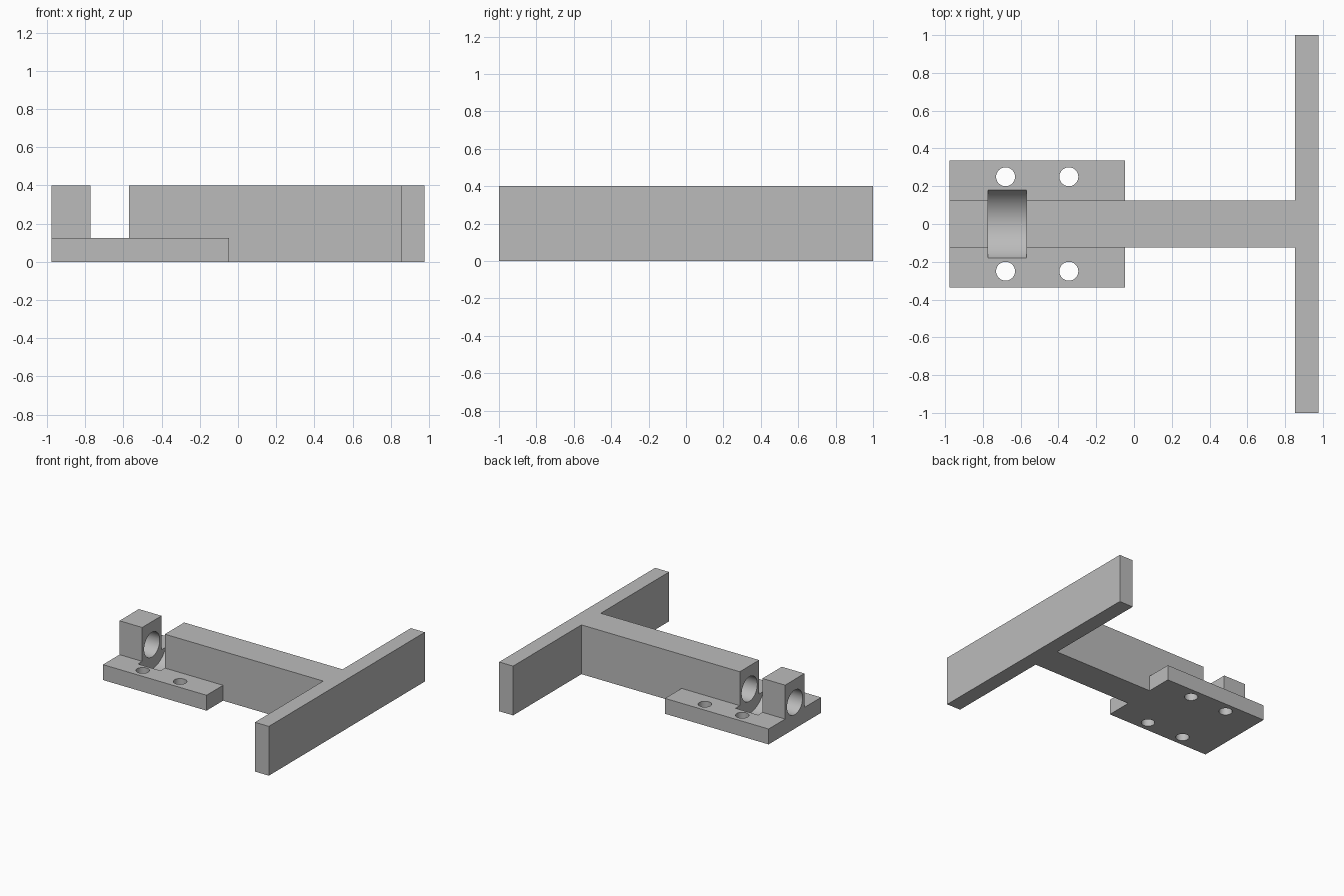
import bpy, bmesh, math
from mathutils import Matrix

if "Cube" in bpy.data.objects:
    bpy.data.objects.remove(bpy.data.objects["Cube"])

grey = bpy.data.materials.new("plain grey")
grey.diffuse_color = (0.5, 0.5, 0.5, 1)
grey.use_nodes = True
grey.node_tree.nodes["Principled BSDF"].inputs["Base Color"].default_value = grey.diffuse_color


def finish(name, bm):
    mesh = bpy.data.meshes.new(name)
    bmesh.ops.recalc_face_normals(bm, faces=bm.faces)
    bm.to_mesh(mesh)
    bm.free()
    mesh.materials.append(grey)
    ob = bpy.data.objects.new(name, mesh)
    bpy.context.collection.objects.link(ob)
    return ob


def prism(name, outline, z0, z1):
    """Extrude a plan outline from z0 up to z1."""
    bm = bmesh.new()
    face = bm.faces.new([bm.verts.new((x, y, z0)) for x, y in outline])
    top = bmesh.ops.extrude_face_region(bm, geom=[face])["geom"]
    bmesh.ops.translate(bm, vec=(0, 0, z1 - z0),
                        verts=[v for v in top if isinstance(v, bmesh.types.BMVert)])
    return finish(name, bm)


def rect(x0, x1, y0, y1):
    return [(x0, y0), (x1, y0), (x1, y1), (x0, y1)]


def cylinder(name, centre, radius, length, along_x=False):
    bm = bmesh.new()
    turn = Matrix.Rotation(math.pi / 2, 4, 'Y') if along_x else Matrix.Identity(4)
    bmesh.ops.create_cone(bm, cap_ends=True, segments=64, radius1=radius,
                          radius2=radius, depth=length,
                          matrix=Matrix.Translation(centre) @ turn)
    return finish(name, bm)


def combine(target, tool, operation):
    mod = target.modifiers.new(tool.name, 'BOOLEAN')
    mod.operation = operation
    mod.solver = 'EXACT'
    mod.object = tool
    bpy.context.view_layer.objects.active = target
    bpy.ops.object.modifier_apply(modifier=mod.name)
    bpy.data.objects.remove(tool)


# T-shaped beam: long web with a cross bar
W, X0, XB, X1 = 0.124, -0.977, 0.852, 0.977
body = prism("t_bracket", [(X0, -W), (XB, -W), (XB, -1), (X1, -1),
                           (X1, 1), (XB, 1), (XB, W), (X0, W)], 0, 0.4)

# Mounting foot
combine(body, prism("foot", rect(X0, -0.047, -0.336, 0.336), 0, 0.125), 'UNION')

# Gap through the web, with a rounded trough sunk into the foot
S0, S1, AXIS = -0.773, -0.57, 0.213
combine(body, prism("gap", rect(S0, S1, -0.3, 0.3), 0.125, 0.6), 'DIFFERENCE')
combine(body, cylinder("trough", ((S0 + S1) / 2, 0, AXIS), 0.2, S1 - S0, True), 'DIFFERENCE')

# Shaft bore along the web
B0, B1 = -1.1, -0.25
combine(body, cylinder("bore", ((B0 + B1) / 2, 0, AXIS), 0.1, B1 - B0, True), 'DIFFERENCE')

# Four screw holes
for x in (-0.68, -0.345):
    for y in (-0.25, 0.25):
        combine(body, cylinder("screw_hole", (x, y, 0.06), 0.05, 0.3), 'DIFFERENCE')

bpy.ops.object.select_all(action='DESELECT')
body.select_set(True)
bpy.context.view_layer.objects.active = body
bpy.ops.object.shade_smooth_by_angle(angle=math.radians(30))
